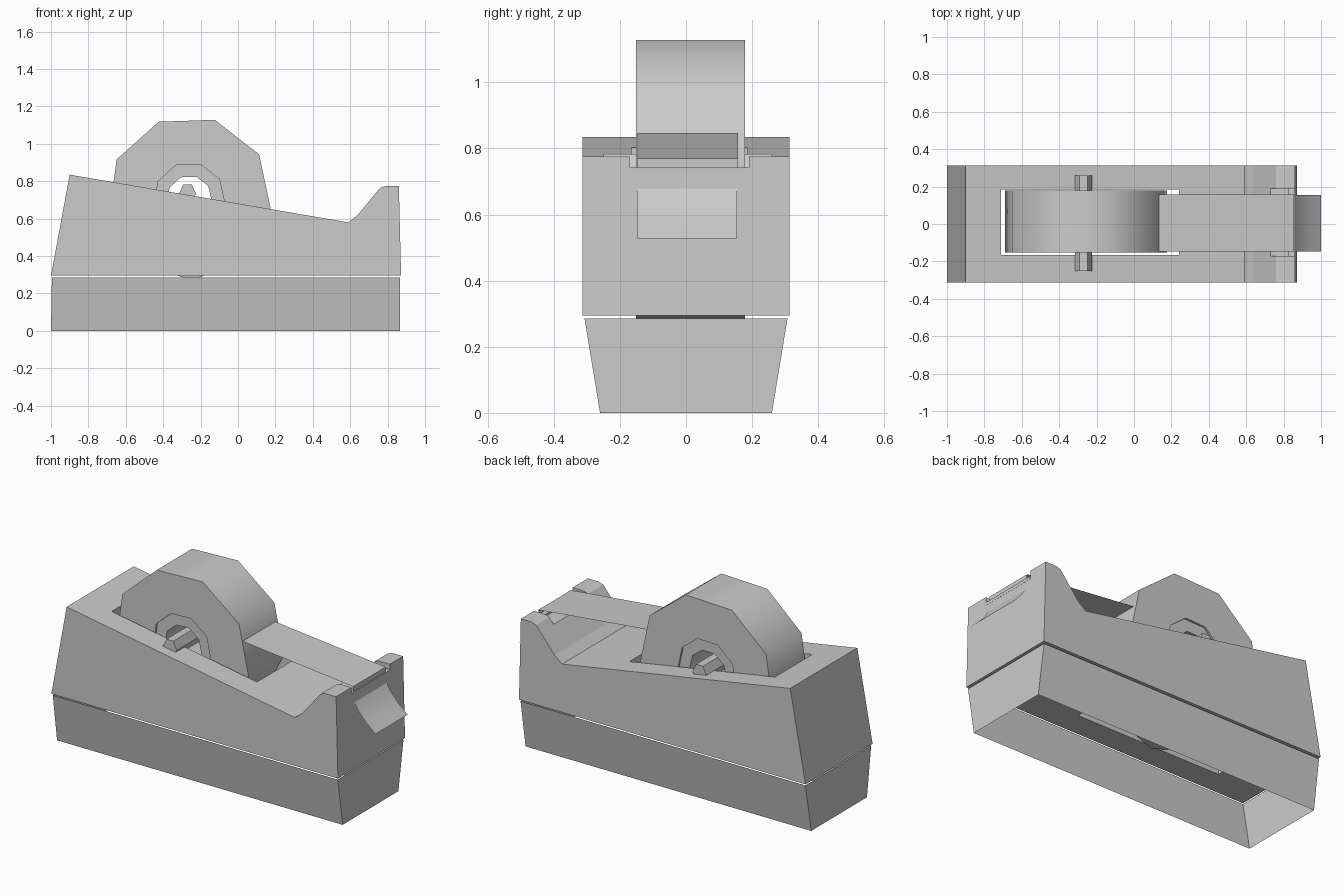
import bpy, bmesh
from math import radians, cos, sin, tau

if "Cube" in bpy.data.objects:
    bpy.data.objects.remove(bpy.data.objects["Cube"])


def finish(name, bm, angle=None):
    bmesh.ops.recalc_face_normals(bm, faces=bm.faces)
    me = bpy.data.meshes.new(name)
    bm.to_mesh(me)
    bm.free()
    ob = bpy.data.objects.new(name, me)
    bpy.context.collection.objects.link(ob)
    if angle:
        bpy.ops.object.select_all(action='DESELECT')
        ob.select_set(True)
        bpy.context.view_layer.objects.active = ob
        bpy.ops.object.shade_smooth_by_angle(angle=radians(angle))
    return ob


def prism(profile, y0, y1):
    """Extrude a closed x-z profile along y."""
    bm = bmesh.new()
    face = bm.faces.new([bm.verts.new((x, y0, z)) for x, z in profile])
    ext = bmesh.ops.extrude_face_region(bm, geom=[face])
    verts = [g for g in ext['geom'] if isinstance(g, bmesh.types.BMVert)]
    bmesh.ops.translate(bm, verts=verts, vec=(0, y1 - y0, 0))
    return bm


def box(x0, x1, y0, y1, z0, z1):
    return prism([(x0, z0), (x1, z0), (x1, z1), (x0, z1)], y0, y1)


def lathe(name, section, cx, cz, sides, start, angle):
    """Sweep a closed (radius, y) section around a y-parallel axis."""
    bm = bmesh.new()
    rings = []
    for i in range(sides):
        a = radians(start) + tau * i / sides
        rings.append([bm.verts.new((cx + r * cos(a), y, cz + r * sin(a))) for r, y in section])
    n = len(section)
    for i in range(sides):
        a, b = rings[i], rings[(i + 1) % sides]
        for j in range(n):
            k = (j + 1) % n
            bm.faces.new((a[j], a[k], b[k], b[j]))
    return finish(name, bm, angle)


def ribbon(name, path, y0, y1):
    """Paper-thin strip along an x-z path."""
    bm = bmesh.new()
    rows = [[bm.verts.new((x, y, z)) for y in (y0, y1)] for x, z in path]
    for a, b in zip(rows, rows[1:]):
        bm.faces.new((a[0], a[1], b[1], b[0]))
    return finish(name, bm, 40)


def cut(target, bm):
    cutter = finish("cutter", bm)
    cutter.hide_render = True
    mod = target.modifiers.new("cut", 'BOOLEAN')
    mod.operation, mod.object, mod.solver = 'DIFFERENCE', cutter, 'EXACT'
    bpy.context.view_layer.objects.active = target
    bpy.ops.object.modifier_apply(modifier=mod.name)
    bpy.data.objects.remove(cutter, do_unlink=True)


# Upper body: sloped side profile with raised front ears
body = finish("upper_body", prism(
    [(-1, 0.295), (-0.9, 0.835), (0.59, 0.58), (0.64, 0.62),
     (0.76, 0.765), (0.79, 0.775), (0.86, 0.775), (0.872, 0.295)], -0.313, 0.313))
# Roll slot right through the body, and the notch between the ears
cut(body, box(-0.71, 0.24, -0.165, 0.185, 0.1, 1.2))
cut(body, box(0.6, 1.0, -0.17, 0.19, 0.73, 1.0))

# Base: tapered skirt, open at the bottom
bm = bmesh.new()
low = [bm.verts.new((x, y, 0)) for x, y in ((-1, -.26), (.866, -.26), (.866, .26), (-1, .26))]
top = [bm.verts.new((x, y, .285)) for x, y in ((-.995, -.307), (.866, -.307), (.866, .307), (-.995, .307))]
for i in range(4):
    j = (i + 1) % 4
    bm.faces.new((low[i], low[j], top[j], top[i]))
finish("base_skirt", bm)

# Tape roll, its core ring and the axle
CX, CZ = -0.26, 0.71
lathe("tape_roll", [(.44, -.152), (.44, .178), (.19, .178), (.19, -.152)], CX, CZ, 9, -8, 45)
lathe("roll_core", [(.19, -.14), (.19, .166), (.12, .166), (.12, -.14)], CX, CZ, 9, -8, 45)
bm = bmesh.new()
N = 6
profile = [(-.27 + .045 * cos(tau * i / N), .735 + .055 * sin(tau * i / N)) for i in range(N)]
bm.free()
finish("axle", prism(profile, -.25, .26))

# Tape pulled from the roll over the front, with its loose end
ribbon("tape_strip", [(.13, .845), (.855, .77), (.855, .69)], -.147, .157)
ribbon("tape_end", [(.855, .69), (.89, .635), (.94, .58), (1.0, .528)], -.147, .155)

# Cutting blade across the front notch
finish("cutter_blade", box(.825, .862, -.17, .19, .725, .742))
